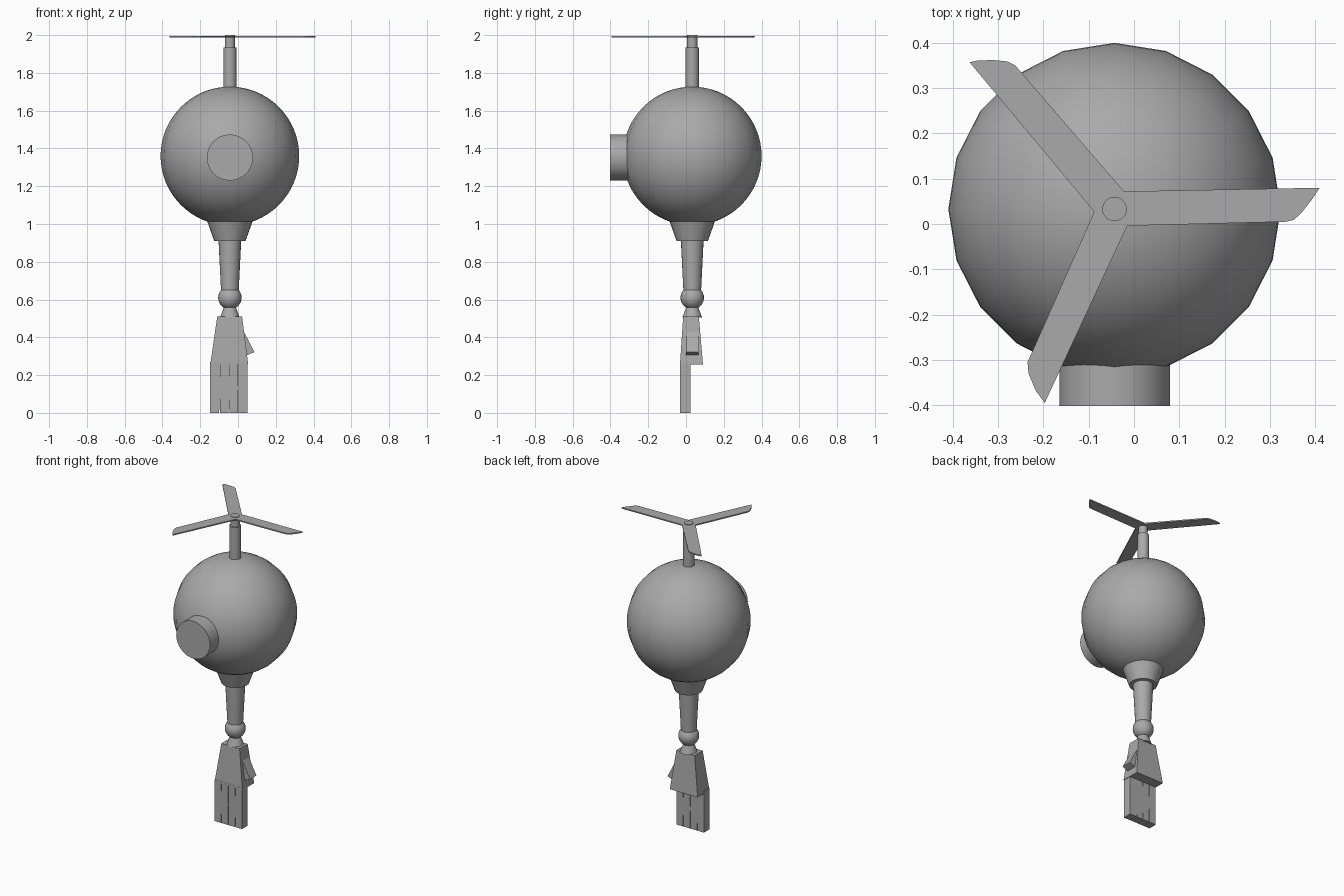
import bpy, bmesh, math
from mathutils import Matrix, Vector

if "Cube" in bpy.data.objects:
    bpy.data.objects.remove(bpy.data.objects["Cube"])

CX, CY = -0.043, 0.033   # vertical axis of the robot

grey = bpy.data.materials.new("plain grey")
grey.diffuse_color = (0.4, 0.4, 0.4, 1)
grey.use_nodes = True
grey.node_tree.nodes["Principled BSDF"].inputs["Base Color"].default_value = grey.diffuse_color


def finish(name, bm, smooth=True):
    bmesh.ops.recalc_face_normals(bm, faces=bm.faces[:])
    mesh = bpy.data.meshes.new(name)
    bm.to_mesh(mesh)
    bm.free()
    mesh.materials.append(grey)
    ob = bpy.data.objects.new(name, mesh)
    bpy.context.collection.objects.link(ob)
    if smooth:
        bpy.ops.object.select_all(action='DESELECT')
        ob.select_set(True)
        bpy.context.view_layer.objects.active = ob
        bpy.ops.object.shade_smooth_by_angle(angle=math.radians(35))
    return ob


def tube(name, z0, r0, z1, r1, sides=24):
    """Capped cone on the vertical axis."""
    bm = bmesh.new()
    bmesh.ops.create_cone(bm, cap_ends=True, segments=sides, radius1=r0, radius2=r1, depth=z1 - z0,
                          matrix=Matrix.Translation((CX, CY, (z0 + z1) / 2)))
    return finish(name, bm)


def ball(name, z, r, sides, rings):
    bm = bmesh.new()
    bmesh.ops.create_uvsphere(bm, u_segments=sides, v_segments=rings, radius=r,
                              matrix=Matrix.Translation((CX, CY, z)))
    return finish(name, bm)


def prism(name, outline, vec):
    """Outline of 3D points pushed along vec."""
    bm = bmesh.new()
    face = bm.faces.new([bm.verts.new(p) for p in outline])
    ext = bmesh.ops.extrude_face_region(bm, geom=[face], use_keep_orig=True)
    moved = [g for g in ext["geom"] if isinstance(g, bmesh.types.BMVert)]
    bmesh.ops.translate(bm, verts=moved, vec=Vector(vec))
    return finish(name, bm, False)


# Body, rotor mast and arm
ball("body", 1.36, 0.367, 20, 32)
tube("mast", 1.70, 0.035, 1.935, 0.035)
tube("mast_tip", 1.935, 0.027, 2.0, 0.027)
tube("arm_socket", 0.91, 0.083, 1.02, 0.122)
tube("forearm", 0.63, 0.046, 0.93, 0.061)
ball("wrist_ball", 0.61, 0.062, 24, 16)
tube("wrist", 0.505, 0.052, 0.58, 0.024)

# Round eye housing facing forward
bm = bmesh.new()
bmesh.ops.create_cone(bm, cap_ends=True, segments=32, radius1=0.122, radius2=0.122, depth=0.16,
                      matrix=Matrix.Translation((CX, -0.322, 1.352)) @ Matrix.Rotation(math.pi / 2, 4, 'X'))
finish("eye_housing", bm)

# Three-bladed rotor
rotor = [(-0.022, 0.072), (0.41, 0.08), (0.393, 0.054), (0.37, 0.025), (0.353, 0.009), (0.335, 0.005),
         (-0.015, -0.004), (-0.197, -0.395), (-0.217, -0.368), (-0.233, -0.33), (-0.235, -0.305),
         (-0.088, 0.027), (-0.363, 0.357), (-0.345, 0.361), (-0.31, 0.362), (-0.28, 0.359), (-0.262, 0.35)]
prism("rotor", [(x, y, 1.988) for x, y in rotor], (0, 0, 0.008))

# Palm, tapering wider towards the fingers
bm = bmesh.new()
levels = [(0.51, -0.11, 0.022, -0.015, 0.068), (0.255, -0.147, 0.054, -0.032, 0.09)]
rows = [[bm.verts.new(p) for p in ((x0, y0, z), (x1, y0, z), (x1, y1, z), (x0, y1, z))]
        for z, x0, x1, y0, y1 in levels]
for row in rows:
    bm.faces.new(row)
for i in range(4):
    j = (i + 1) % 4
    bm.faces.new((rows[0][i], rows[0][j], rows[1][j], rows[1][i]))
finish("palm", bm, False)

# Four fingers, separated by fine slits
step = 0.198 / 4
for i in range(4):
    x = -0.147 + i * step
    a = 0 if i == 0 else 0.002
    b = step if i == 3 else step - 0.002
    prism(f"finger_{i + 1}", [(x + a, -0.032, 0), (x + b, -0.032, 0), (x + step, -0.032, 0.13),
                              (x + b, -0.032, 0.27), (x + a, -0.032, 0.27), (x, -0.032, 0.13)], (0, 0.057, 0))

# Thumb
prism("thumb", [(0.0, 0.0, 0.43), (0.031, 0.0, 0.43), (0.087, 0.0, 0.322), (0.04, 0.0, 0.302), (0.0, 0.0, 0.36)],
      (0, 0.066, 0))
